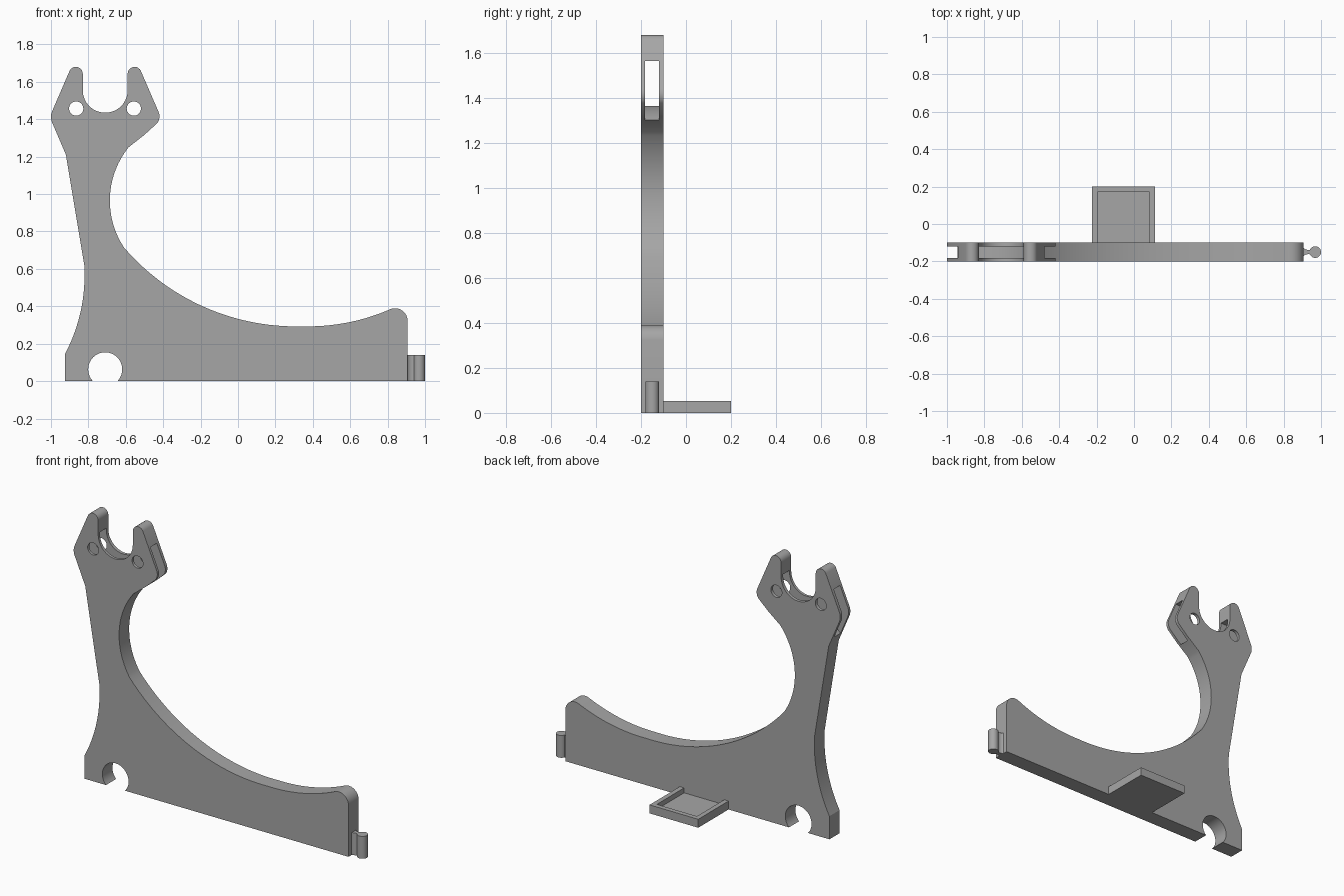
import bpy, bmesh, math
from mathutils import Vector

if "Cube" in bpy.data.objects:
    bpy.data.objects.remove(bpy.data.objects["Cube"])

GREY = (0.38, 0.38, 0.38, 1)
grey = bpy.data.materials.new("plain grey")
grey.use_nodes = True
grey.diffuse_color = GREY
grey.node_tree.nodes["Principled BSDF"].inputs["Base Color"].default_value = GREY


def arc(a, m, b, n=16):
    """Points of the circular arc from a through m to b."""
    a, m, b = Vector(a), Vector(m), Vector(b)
    d = 2 * (a.x * (m.y - b.y) + m.x * (b.y - a.y) + b.x * (a.y - m.y))
    aa, mm, bb = a.dot(a), m.dot(m), b.dot(b)
    c = Vector(((aa * (m.y - b.y) + mm * (b.y - a.y) + bb * (a.y - m.y)) / d,
                (aa * (b.x - m.x) + mm * (a.x - b.x) + bb * (m.x - a.x)) / d))
    start = math.atan2(*(a - c).yx)
    end = math.atan2(*(b - c).yx)
    mid = math.atan2(*(m - c).yx)
    turn = 2 * math.pi
    sweep = (end - start) % turn
    if (mid - start) % turn > sweep:
        sweep -= turn
    r = (a - c).length
    return [(c.x + r * math.cos(start + sweep * i / n),
             c.y + r * math.sin(start + sweep * i / n)) for i in range(n + 1)]


def circle(x, y, r, n=32):
    return [(x + r * math.cos(2 * math.pi * i / n),
             y + r * math.sin(2 * math.pi * i / n)) for i in range(n)]


def prism(name, outline, low, high, axis="y"):
    """Extrude an outline along y (outline in x, z) or z (outline in x, y)."""
    points = []
    for p in outline:
        if not points or (Vector(p) - Vector(points[-1])).length > 1e-4:
            points.append(p)
    place = (lambda p, t: (p[0], t, p[1])) if axis == "y" else (lambda p, t: (p[0], p[1], t))
    bm = bmesh.new()
    face = bm.faces.new([bm.verts.new(place(p, low)) for p in points])
    out = bmesh.ops.extrude_face_region(bm, geom=[face])
    moved = [v for v in out["geom"] if isinstance(v, bmesh.types.BMVert)]
    bmesh.ops.translate(bm, verts=moved, vec=place((0, 0), high - low))
    bmesh.ops.recalc_face_normals(bm, faces=bm.faces)
    mesh = bpy.data.meshes.new(name)
    bm.to_mesh(mesh)
    bm.free()
    mesh.materials.append(grey)
    obj = bpy.data.objects.new(name, mesh)
    bpy.context.collection.objects.link(obj)
    return obj


def activate(obj):
    bpy.ops.object.select_all(action="DESELECT")
    obj.select_set(True)
    bpy.context.view_layer.objects.active = obj


def cut(obj, cutter):
    activate(obj)
    mod = obj.modifiers.new("cut", "BOOLEAN")
    mod.operation = "DIFFERENCE"
    mod.solver = "EXACT"
    mod.object = cutter
    bpy.ops.object.modifier_apply(modifier=mod.name)
    bpy.data.objects.remove(cutter)


def rect(x0, x1, y0, y1):
    return [(x0, y0), (x1, y0), (x1, y1), (x0, y1)]


# Main plate: foot, waist, forked head, neck curve and long cradle
outline = [(-0.925, 0)]
outline += arc((-0.925, 0.145), (-0.842, 0.37), (-0.822, 0.62))
outline += [(-0.92, 1.21)]
outline += arc((-0.995, 1.385), (-1.0, 1.41), (-0.995, 1.44), 6)
outline += arc((-0.9, 1.66), (-0.865, 1.68), (-0.83, 1.645), 10)
outline += arc((-0.83, 1.555), (-0.71, 1.435), (-0.59, 1.555), 28)
outline += arc((-0.59, 1.645), (-0.555, 1.68), (-0.52, 1.66), 10)
outline += arc((-0.425, 1.44), (-0.42, 1.41), (-0.433, 1.378), 6)
outline += [(-0.5, 1.317)]
outline += arc((-0.585, 1.25), (-0.685, 0.955), (-0.61, 0.715), 28)
outline += arc((-0.61, 0.715), (-0.2, 0.405), (0.35, 0.293), 30)
outline += arc((0.35, 0.293), (0.6, 0.316), (0.82, 0.387), 16)
outline += arc((0.82, 0.387), (0.88, 0.376), (0.907, 0.325), 10)
outline += [(0.907, 0)]
plate = prism("side_plate", outline, -0.2, -0.1)

# Round holes through both prongs
for x in (-0.865, -0.557):
    cut(plate, prism("prong_hole_cutter", circle(x, 1.457, 0.038), -0.3, 0))

# Strap slot running through the head with an arched floor
slot = [(-1.1, 1.565), (-1.1, 1.265)]
slot += arc((-0.945, 1.265), (-0.71, 1.365), (-0.475, 1.265), 20)
slot += [(-0.3, 1.265), (-0.3, 1.565)]
cut(plate, prism("strap_slot_cutter", slot, -0.183, -0.12))

# Flat-topped socket open at the foot
socket = [(x, min(z, 0.155)) for x, z in circle(-0.71, 0.063, 0.091, 48)]
cut(plate, prism("socket_cutter", socket, -0.3, 0))

# Connector: flared neck and round bead
half = arc((0.9, 0.03), (0.916, 0.015), (0.945, 0.013), 6)
neck = [(x, -0.15 - w) for x, w in half] + [(x, -0.15 + w) for x, w in reversed(half)]
connector_neck = prism("connector_neck", neck, 0, 0.14, "z")
connector_bead = prism("connector_bead", circle(0.969, -0.15, 0.031), 0, 0.14, "z")

# Shallow tray behind the plate, open towards it
tray = prism("rear_tray", rect(-0.225, 0.113, -0.1, 0.2), 0, 0.053, "z")
cut(tray, prism("tray_cutter", rect(-0.195, 0.083, -0.15, 0.17), 0.022, 0.1, "z"))

for obj in (plate, connector_neck, connector_bead, tray):
    activate(obj)
    bpy.ops.object.shade_smooth_by_angle(angle=math.radians(25))
